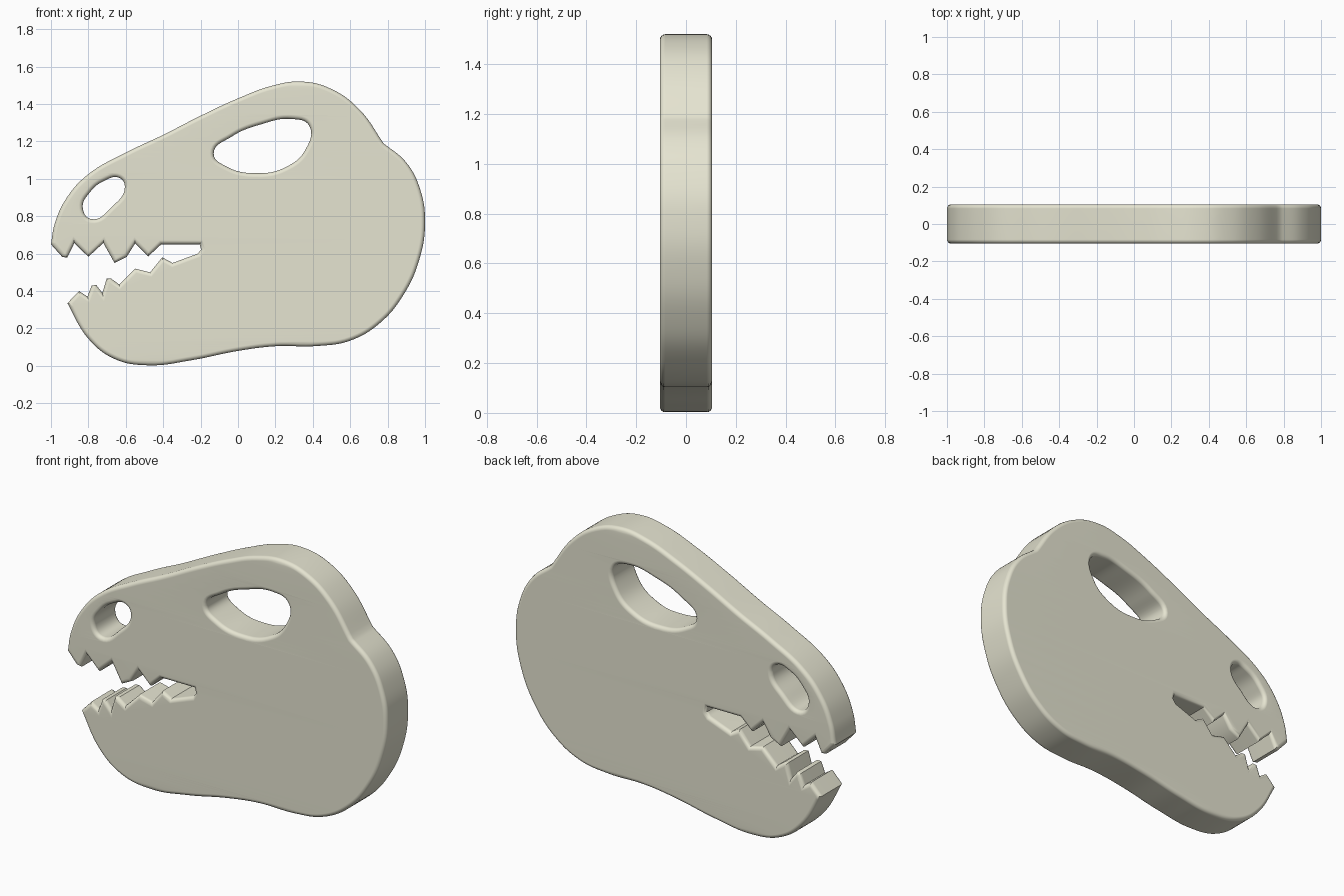
import bpy, bmesh, math

if "Cube" in bpy.data.objects:
    bpy.data.objects.remove(bpy.data.objects["Cube"])

HALF, BEVEL = 0.105, 0.022

# cranium, back of head and jaw line (smooth runs between sharp corners)
crown = [(-0.98, 0.76), (-0.915, 0.90), (-0.80, 1.025), (-0.60, 1.14), (-0.40, 1.235),
         (-0.2, 1.337), (0, 1.43), (0.18, 1.497), (0.34, 1.52), (0.50, 1.48),
         (0.65, 1.37)]
nape = [(0.778, 1.19)]
jaw = [(0.90, 1.087), (0.975, 0.94), (1.0, 0.77), (0.97, 0.57), (0.885, 0.38),
       (0.76, 0.23), (0.60, 0.135), (0.42, 0.106), (0.2, 0.105), (0, 0.08),
       (-0.25, 0.03), (-0.48, 0.003), (-0.66, 0.037), (-0.80, 0.145)]
lower_teeth = [(-0.912, 0.335), (-0.85, 0.40), (-0.805, 0.37), (-0.782, 0.43),
               (-0.758, 0.432), (-0.725, 0.39), (-0.702, 0.468), (-0.68, 0.468),
               (-0.635, 0.435), (-0.55, 0.52), (-0.47, 0.50), (-0.405, 0.58),
               (-0.35, 0.55), (-0.215, 0.60), (-0.198, 0.622), (-0.205, 0.65)]
upper_teeth = [(-0.41, 0.65), (-0.48, 0.585), (-0.55, 0.655), (-0.595, 0.583),
               (-0.66, 0.55), (-0.72, 0.657), (-0.80, 0.583), (-0.875, 0.657),
               (-0.913, 0.578), (-0.94, 0.583), (-1.0, 0.65)]
# openings
eye = [(-0.13, 1.135), (-0.035, 1.225), (0.125, 1.292), (0.285, 1.32), (0.38, 1.285),
       (0.36, 1.155), (0.25, 1.06), (0.10, 1.03), (-0.06, 1.065)]
nostril = [(-0.83, 0.845), (-0.79, 0.93), (-0.72, 0.987), (-0.635, 1.005),
           (-0.605, 0.955), (-0.675, 0.85), (-0.785, 0.785)]

curve = bpy.data.curves.new("skull", 'CURVE')
curve.dimensions = '2D'
curve.fill_mode = 'BOTH'
curve.resolution_u = 8
curve.extrude = HALF - BEVEL
curve.bevel_depth = BEVEL
curve.bevel_resolution = 3
curve.offset = -BEVEL


def add_loop(points):
    """Add a closed outline from (x, z, handle type) points."""
    s = curve.splines.new('BEZIER')
    s.bezier_points.add(len(points) - 1)
    for p, (x, z, kind) in zip(s.bezier_points, points):
        p.co = (x, z, 0)
        p.handle_left_type = p.handle_right_type = kind
    s.use_cyclic_u = True


def tag(points, kind):
    return [(x, z, kind) for x, z in points]


add_loop(tag(crown, 'AUTO') + tag(nape, 'VECTOR') + tag(jaw, 'AUTO')
         + tag(lower_teeth + upper_teeth, 'VECTOR'))
add_loop(tag(eye, 'AUTO'))
add_loop(tag(nostril, 'AUTO'))

# stand the plate upright and turn it into a welded mesh
skull = bpy.data.objects.new("skull", curve)
bpy.context.collection.objects.link(skull)
skull.rotation_euler.x = math.pi / 2
bpy.context.view_layer.objects.active = skull
skull.select_set(True)
bpy.ops.object.convert(target='MESH')
skull = bpy.context.object
bpy.ops.object.transform_apply(location=False, rotation=True, scale=False)

bm = bmesh.new()
bm.from_mesh(skull.data)
bmesh.ops.remove_doubles(bm, verts=bm.verts, dist=0.0003)
bmesh.ops.recalc_face_normals(bm, faces=bm.faces)
bm.to_mesh(skull.data)
bm.free()

bpy.ops.object.shade_smooth_by_angle(angle=math.radians(35))
flat = skull.modifiers.new("flat_faces", 'WEIGHTED_NORMAL')
flat.keep_sharp = True

# bone colour
mat = bpy.data.materials.new("bone")
mat.diffuse_color = (0.79, 0.78, 0.64, 1)
mat.use_nodes = True
mat.node_tree.nodes["Principled BSDF"].inputs["Base Color"].default_value = mat.diffuse_color
skull.data.materials.clear()
skull.data.materials.append(mat)
